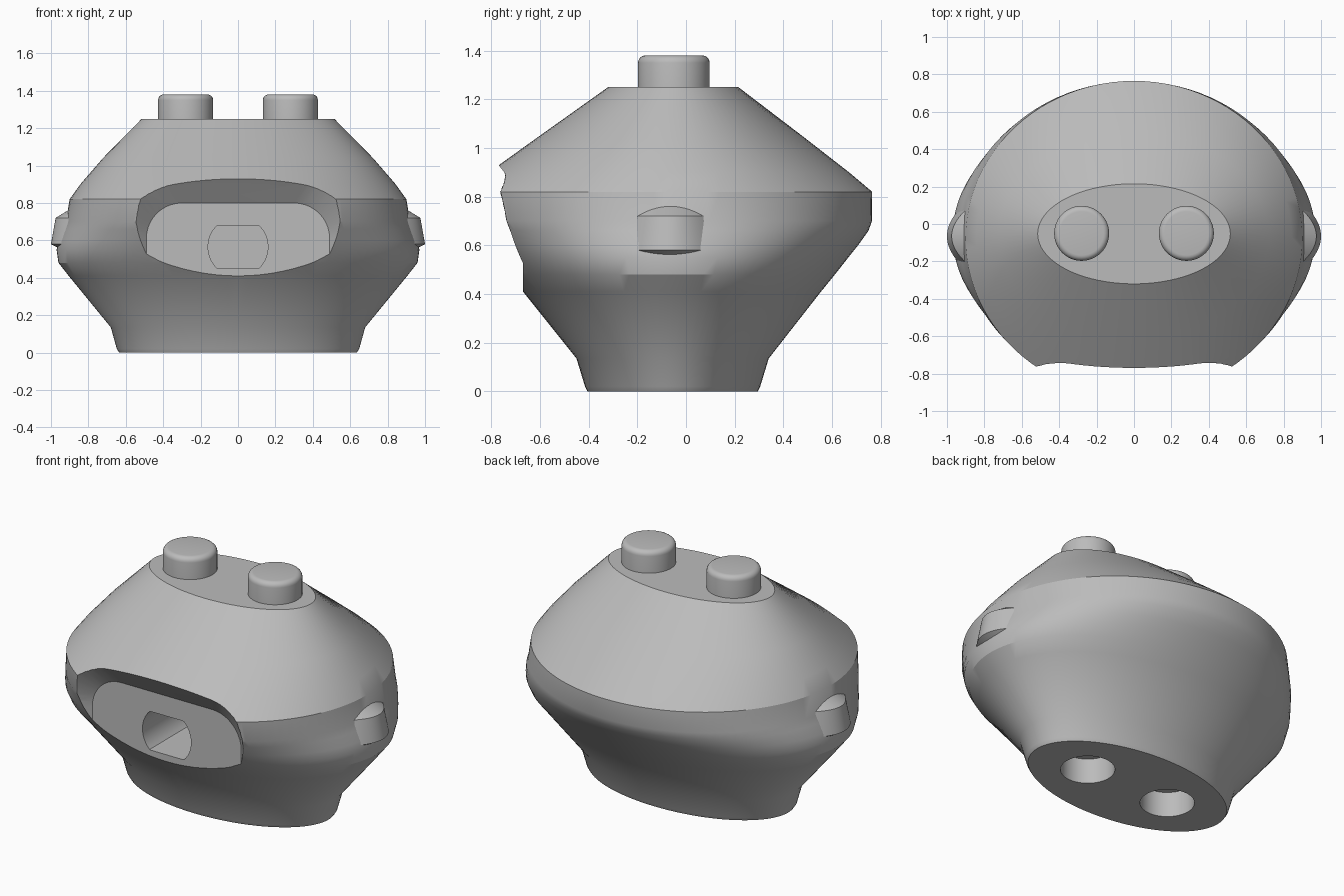
import bpy
import bmesh
from math import sin, cos, pi, radians

default = bpy.data.objects.get("Cube")
if default:
    bpy.data.objects.remove(default, do_unlink=True)

grey = bpy.data.materials.new("plain grey")
grey.use_nodes = True
grey.diffuse_color = (0.5, 0.5, 0.5, 1)
grey.node_tree.nodes["Principled BSDF"].inputs["Base Color"].default_value = (0.5, 0.5, 0.5, 1)


def finish(name, bm):
    bmesh.ops.recalc_face_normals(bm, faces=bm.faces[:])
    mesh = bpy.data.meshes.new(name)
    bm.to_mesh(mesh)
    bm.free()
    mesh.materials.append(grey)
    obj = bpy.data.objects.new(name, mesh)
    bpy.context.collection.objects.link(obj)
    return obj


def loft(name, rings):
    """Skin closed rings of equal length and cap both ends."""
    bm = bmesh.new()
    rows = [[bm.verts.new(p) for p in ring] for ring in rings]
    count = len(rows[0])
    for a, b in zip(rows, rows[1:]):
        for i in range(count):
            j = (i + 1) % count
            bm.faces.new((a[i], a[j], b[j], b[i]))
    bm.faces.new(rows[0])
    bm.faces.new(rows[-1])
    return finish(name, bm)


def ellipse(z, rx, ry, cx=0, cy=0, n=96):
    return [(cx + rx * cos(2 * pi * i / n), cy + ry * sin(2 * pi * i / n), z) for i in range(n)]


def smooth(obj, angle=26):
    bpy.ops.object.select_all(action='DESELECT')
    obj.select_set(True)
    bpy.context.view_layer.objects.active = obj
    bpy.ops.object.shade_smooth_by_angle(angle=radians(angle))


def carve(obj, cutter):
    cutter.hide_render = True
    mod = obj.modifiers.new("cut", 'BOOLEAN')
    mod.operation = 'DIFFERENCE'
    mod.solver = 'EXACT'
    mod.object = cutter
    bpy.ops.object.select_all(action='DESELECT')
    obj.select_set(True)
    bpy.context.view_layer.objects.active = obj
    bpy.ops.object.modifier_apply(modifier=mod.name)
    bpy.data.objects.remove(cutter, do_unlink=True)


# Head shell: height, half width, front y, back y
profile = [
    (0, 0.635, -0.405, 0.295), (0.02, 0.648, -0.415, 0.305),
    (0.135, 0.68, -0.45, 0.34), (0.41, 0.905, -0.67, 0.555),
    (0.48, 0.96, -0.73, 0.612), (0.55, 0.97, -0.785, 0.667),
    (0.6, 0.957, -0.825, 0.707), (0.66, 0.935, -0.87, 0.75),
    (0.7, 0.92, -0.9, 0.764), (0.82, 0.9, -0.92, 0.765),
    (0.9, 0.843, -0.81, 0.67), (1.04, 0.722, -0.615, 0.49),
    (1.25, 0.515, -0.32, 0.215),
]
head = loft("head", [ellipse(z, rx, (back - front) / 2, 0, (back + front) / 2)
                     for z, rx, front, back in profile])

# Flared face recess with rounded upper corners
outline = [(0.49, 0.1)]
for centre, start in ((0.3, 0), (-0.3, pi / 2)):
    outline += [(centre + 0.19 * cos(start + pi / 2 * i / 10),
                 0.61 + 0.19 * sin(start + pi / 2 * i / 10)) for i in range(11)]
outline.append((-0.49, 0.1))
flare = [(x * (0.89 / 0.49), z + max(0, z - 0.61) / 0.19 * 0.52) for x, z in outline]
carve(head, loft("recess_cutter", [[(x, -0.67, z) for x, z in outline],
                                   [(x, -1.07, z) for x, z in flare]]))

# Socket in the face: round with flat top and bottom
socket = [(0.16 * cos(2 * pi * i / 64),
           0.565 + max(-0.115, min(0.115, 0.16 * sin(2 * pi * i / 64)))) for i in range(64)]
carve(head, loft("socket_cutter", [[(x, y, z) for x, z in socket] for y in (-1, -0.3)]))

# Holes under the base and studs on the crown
for side, word in ((1, "left"), (-1, "right")):
    carve(head, loft("hole_cutter", [ellipse(z, 0.147, 0.147, side * 0.28, -0.055, 48)
                                     for z in (-0.1, 0.15)]))
    rings = [ellipse(1.2, 0.147, 0.147, side * 0.28, -0.05, 48)]
    for i in range(6):
        a = pi / 2 * i / 5
        r = 0.117 + 0.03 * cos(a)
        rings.append(ellipse(1.35 + 0.03 * sin(a), r, r, side * 0.28, -0.05, 48))
    smooth(loft(word + "_stud", rings))

    # Ear: curved band with sloping caps
    bm = bmesh.new()
    for i in range(21):
        t = i / 10 - 1
        y, bulge = -0.065 + 0.148 * t, 1 - t * t
        for x, z in ((0.89 + 0.085 * bulge, 0.72), (0.89, 0.72 + 0.052 * bulge),
                     (0.93 + 0.07 * bulge, 0.58), (0.93, 0.58 - 0.037 * bulge),
                     (0.8, 0.72), (0.8, 0.58)):
            bm.verts.new((side * x, y, z))
    hull = bmesh.ops.convex_hull(bm, input=bm.verts[:])
    loose = [v for v in bm.verts if not v.link_faces]
    bmesh.ops.delete(bm, geom=loose, context='VERTS')
    smooth(finish(word + "_ear", bm))

smooth(head)
